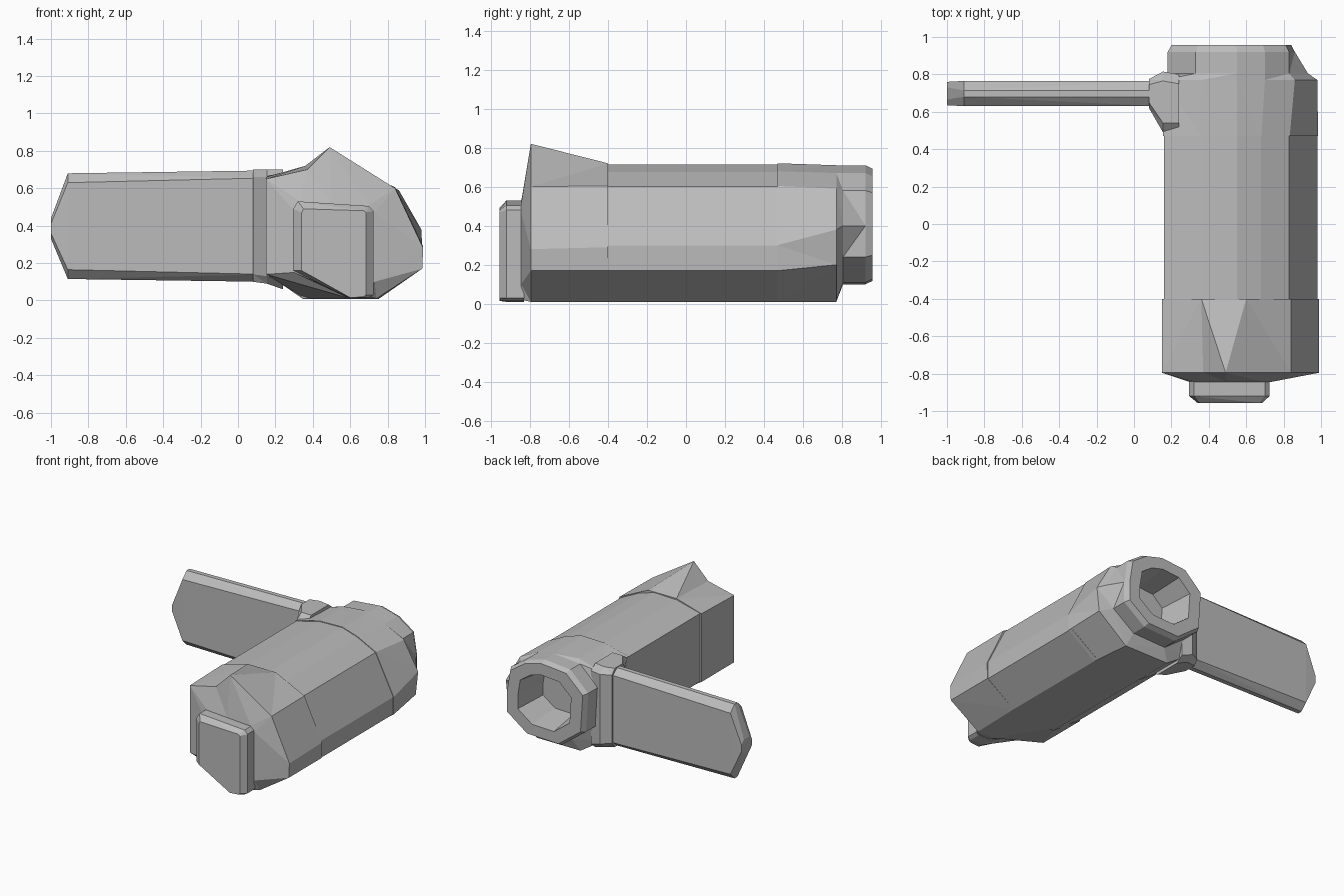
import bpy
import bmesh
from mathutils import Vector

default_cube = bpy.data.objects.get("Cube")
if default_cube:
    bpy.data.objects.remove(default_cube)

# Single plain grey finish
grey = bpy.data.materials.new("plain grey")
grey.use_nodes = True
grey_value = (0.5, 0.5, 0.5, 1)
grey.diffuse_color = grey_value
grey.node_tree.nodes["Principled BSDF"].inputs["Base Color"].default_value = grey_value


def along_y(outline, y):
    """Place an (x, z) outline at depth y."""
    return [Vector((x, y, z)) for x, z in outline]


def along_x(outline, x):
    """Place a (y, z) outline at side position x."""
    return [Vector((x, y, z)) for y, z in outline]


def scaled(outline, factor, centre):
    """Shrink or grow a flat outline about its centre."""
    return [tuple(c + (p - c) * factor for p, c in zip(point, centre)) for point in outline]


def chamfered(y_min, y_max, z_min, z_max, cut_y, cut_z):
    """Rectangle in (y, z) with its four corners cut off."""
    return [(y_min, z_min + cut_z), (y_min, z_max - cut_z),
            (y_min + cut_y, z_max), (y_max - cut_y, z_max),
            (y_max, z_max - cut_z), (y_max, z_min + cut_z),
            (y_max - cut_y, z_min), (y_min + cut_y, z_min)]


def loft(name, rings):
    """Skin a run of matching rings and close both ends."""
    bm = bmesh.new()
    loops = [[bm.verts.new(point) for point in ring] for ring in rings]
    for first, second in zip(loops, loops[1:]):
        count = len(first)
        for i in range(count):
            j = (i + 1) % count
            bm.faces.new((first[i], first[j], second[j], second[i]))
    bm.faces.new(loops[0])
    bm.faces.new(loops[-1])
    bmesh.ops.triangulate(bm, faces=bm.faces[:])
    bmesh.ops.recalc_face_normals(bm, faces=bm.faces[:])
    bmesh.ops.dissolve_limit(bm, angle_limit=0.01, verts=bm.verts[:], edges=bm.edges[:])
    mesh = bpy.data.meshes.new(name)
    bm.to_mesh(mesh)
    bm.free()
    mesh.materials.append(grey)
    part = bpy.data.objects.new(name, mesh)
    bpy.context.scene.collection.objects.link(part)
    return part


# Long barrel
barrel = [(.16, .14), (.16, .66), (.36, .71), (.55, .715), (.68, .675),
          (.83, .6), (.98, .3), (.98, .17), (.75, .01), (.35, .01)]
loft("barrel", [along_y(barrel, -.45), along_y(barrel, .5)])

# Front block with a raised peak and a shallow nose
block_back = [(.15, .14), (.15, .66), (.36, .72), (.6, .72),
              (.84, .605), (.99, .29), (.985, .17), (.75, .01), (.36, .01)]
block_front = [(.15, .14), (.15, .65), (.37, .7), (.49, .82),
               (.84, .6), (.99, .28), (.985, .17), (.74, .01), (.6, .01)]
block_nose = [(.3, .15), (.3, .48), (.33, .53), (.5, .52),
              (.7, .51), (.73, .47), (.73, .1), (.7, .02), (.6, .02)]
loft("front_block", [along_y(block_back, -.4), along_y(block_front, -.795),
                     along_y(block_nose, -.845)])

# Raised front plate
plate = [(.295, .16), (.295, .49), (.32, .53), (.7, .505),
         (.725, .48), (.725, .03), (.7, .015), (.6, .01)]
plate_face = [(.34, .16), (.34, .47), (.35, .49), (.67, .48),
              (.685, .47), (.685, .03), (.67, .02), (.6, .015)]
loft("front_plate", [along_y(plate, -.83), along_y(plate, -.92), along_y(plate_face, -.957)])

# Rear cap, stepping in to a ring around a deep socket
centre = (.53, .4)
cap_end = [(.15, .14), (.16, .65), (.36, .71), (.55, .71), (.7, .67),
           (.86, .59), (.98, .38), (.96, .2), (.72, .01), (.35, .01)]
ring = [(.2, .25), (.18, .55), (.33, .69), (.55, .71), (.7, .67),
        (.83, .58), (.93, .4), (.86, .24), (.68, .11), (.4, .1)]
ring_end = [(min(x, .86), z) for x, z in ring]
socket = scaled(ring_end, .66, centre)
loft("rear_cap", [along_y(scaled(barrel, 1.01, (.55, .2)), .47),
                  along_y(cap_end, .77),
                  along_y(ring, .805),
                  along_y(ring_end, .92),
                  along_y(scaled(ring_end, .94, centre), .957),
                  along_y(socket, .957),
                  along_y(scaled(socket, .85, centre), .7)])

# Flared collar joining the handle to the rear cap
collar_mouth = chamfered(.62, .775, .1, .7, .03, .04)
collar_flare = chamfered(.49, .815, .09, .7, .05, .04)
loft("handle_collar", [along_x(collar_mouth, .08), along_x(collar_flare, .155),
                       along_x(chamfered(.49, .8, .06, .7, .05, .04), .24)])

# Flat handle with a bevelled tip
handle_root = chamfered(.63, .765, .1, .695, .05, .04)
handle_tip = chamfered(.63, .765, .115, .68, .05, .05)
handle_end = chamfered(.635, .76, .33, .44, .03, .03)
loft("handle", [along_x(handle_root, .14), along_x(handle_tip, -.91),
                along_x(handle_end, -1)])
